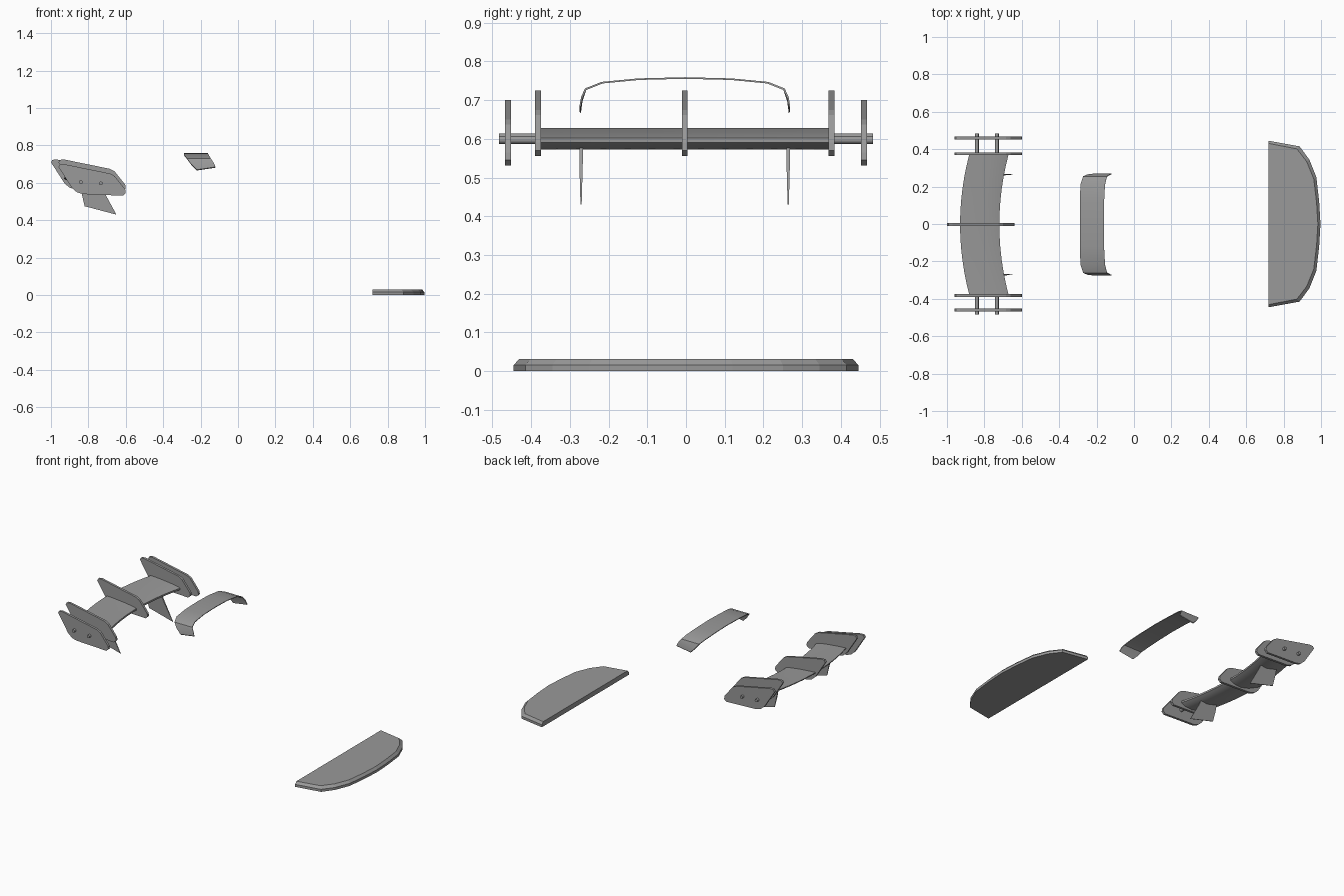
import bpy, bmesh

cube = bpy.data.objects.get("Cube")
if cube:
    bpy.data.objects.remove(cube, do_unlink=True)

GRAY = (0.32, 0.32, 0.32, 1)
gray = bpy.data.materials.new("plain gray")
gray.use_nodes = True
gray.diffuse_color = GRAY
gray.node_tree.nodes["Principled BSDF"].inputs["Base Color"].default_value = GRAY


def loft(name, rings, smooth=None):
    """Skin a list of equal, closed rings of points and cap both ends."""
    bm = bmesh.new()
    rows = [[bm.verts.new(p) for p in ring] for ring in rings]
    n = len(rows[0])
    for a, b in zip(rows, rows[1:]):
        for i in range(n):
            j = (i + 1) % n
            bm.faces.new((a[i], a[j], b[j], b[i]))
    bm.faces.new(rows[0][::-1])
    bm.faces.new(rows[-1])
    bmesh.ops.recalc_face_normals(bm, faces=bm.faces)
    mesh = bpy.data.meshes.new(name)
    bm.to_mesh(mesh)
    bm.free()
    mesh.materials.append(gray)
    obj = bpy.data.objects.new(name, mesh)
    bpy.context.collection.objects.link(obj)
    if smooth:
        bpy.ops.object.select_all(action="DESELECT")
        obj.select_set(True)
        bpy.context.view_layer.objects.active = obj
        bpy.ops.object.shade_smooth_by_angle(angle=smooth)
    return obj


def plate(name, outline, y, thick, dx=0, dz=0):
    """Upright plate: an x-z outline given thickness along y."""
    return loft(name, [[(x + dx, y + s * thick / 2, z + dz) for x, z in outline]
                       for s in (-1, 1)])


# Rear wing plates: outer pair, inner pair and centre fin share one outline
FIN = [(-.96, .685), (-.952, .698), (-.93, .70), (-.685, .65), (-.66, .637),
       (-.603, .565), (-.60, .545), (-.615, .531), (-.83, .54), (-.862, .55),
       (-.888, .573)]
plate("outer_plate_left", FIN, .46, .015)
plate("outer_plate_right", FIN, -.46, .015)
plate("inner_plate_left", FIN, .376, .015, dz=.025)
plate("inner_plate_right", FIN, -.382, .015, dz=.025)
plate("centre_fin", FIN, -.003, .015, dx=-.04, dz=.025)

# Rear wing blade, swept forward towards its ends
BLADE = [(-.93, .628), (-.87, .624), (-.80, .617), (-.745, .609), (-.72, .602),
         (-.72, .591), (-.745, .577), (-.80, .572), (-.86, .588), (-.93, .622)]
STEPS = 12
rings = []
for i in range(STEPS + 1):
    t = 2 * i / STEPS - 1
    rings.append([(x + .05 * t * t, -.003 + .378 * t, z) for x, z in BLADE])
loft("wing_blade", rings, smooth=.5)

# Rods joining inner and outer plates
for side, label in ((1, "left"), (-1, "right")):
    for x, z, place in ((-.84, .604), (-.733, .597)) and (
            (-.84, .604, "rear"), (-.733, .597, "front")):
        bpy.ops.mesh.primitive_cylinder_add(
            vertices=12, radius=.01, depth=.11, location=(x, side * .428, z),
            rotation=(1.5708, 0, 0))
        rod = bpy.context.object
        rod.name = f"{place}_rod_{label}"
        rod.data.materials.append(gray)
        bpy.ops.object.shade_smooth_by_angle(angle=.6)

# Thin struts below the blade, tapering to their lower edge
STRUT = [(-.845, .59), (-.835, .54), (-.82, .475), (-.65, .43), (-.71, .54),
         (-.735, .59)]
for y, label in ((.264, "left"), (-.271, "right")):
    strut = plate(f"wing_strut_{label}", STRUT, y, .009)
    for v in strut.data.vertices:
        if v.co.z < .5:
            v.co.y = y + (v.co.y - y) * .35

# Roof spoiler: bent strip, stations are (y, rear x, front x, rear z, front z)
HALF = [(.272, -.22, -.12, .67, .685), (.268, -.25, -.13, .70, .708),
        (.258, -.272, -.145, .73, .73), (.215, -.286, -.155, .747, .747),
        (.12, -.29, -.16, .756, .756), (0, -.29, -.16, .759, .759)]
stations = HALF + [(-y, *rest) for y, *rest in HALF[-2::-1]]
rings = []
for y, xr, xf, zr, zf in stations:
    inner = y * .987
    rings.append([(xr, y - .003, zr), (xf, y - .003, zf),
                  (xf, inner - .003, zf - .004), (xr, inner - .003, zr - .004)])
loft("roof_spoiler", rings, smooth=.5)

# Front splitter: bowed outline with a chamfered upper rim
EDGE = [(.72, .445), (.885, .415), (.937, .345), (.975, .25), (.99, .12)]
outline = EDGE + [(.997, 0)] + [(x, -y) for x, y in EDGE[::-1]]
rim = [(x - .014 * (x > .73), y * .968, .031) for x, y in outline]
loft("front_splitter", [[(x, y, 0) for x, y in outline],
                        [(x, y, .016) for x, y in outline], rim])
